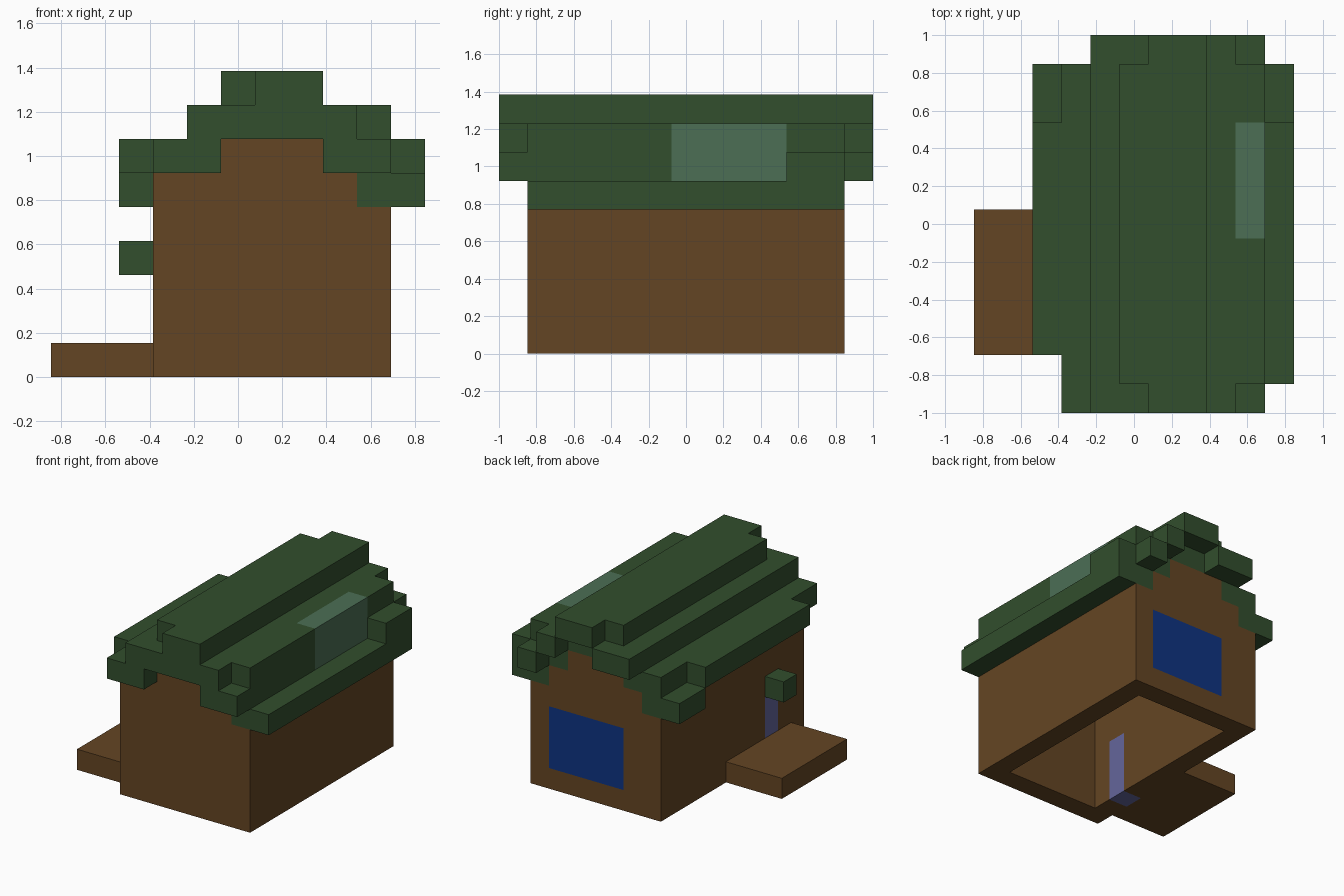
import bpy
import bmesh
from mathutils import Vector

cube = bpy.data.objects.get("Cube")
if cube:
    bpy.data.objects.remove(cube, do_unlink=True)

U = 2 / 13                      # edge length of one building block
ORIGIN = Vector((-5.5, -6.5, 0))


def linear(c):
    c /= 255
    return c / 12.92 if c <= 0.04045 else ((c + 0.055) / 1.055) ** 2.4


def material(name, rgb):
    m = bpy.data.materials.new(name)
    m.use_nodes = True
    col = [linear(c) for c in rgb] + [1]
    m.diffuse_color = col
    bsdf = m.node_tree.nodes["Principled BSDF"]
    bsdf.inputs["Base Color"].default_value = col
    bsdf.inputs["Roughness"].default_value = 0.9
    return m


wood = material("brown wood", (100, 69, 35))
thatch = material("dark green roof", (50, 78, 45))
blue = material("deep blue glass", (14, 52, 130))
pale = material("pale violet glass", (100, 102, 155))
sky = material("grey green glass", (76, 110, 85))

cells = {}                      # block position -> part name


def fill(part, xs, ys, zs):
    """Fill inclusive block ranges with a part; later parts cut into earlier ones."""
    for x in range(xs[0], xs[1] + 1):
        for y in range(ys[0], ys[1] + 1):
            for z in range(zs[0], zs[1] + 1):
                cells[x, y, z] = part


# Walls: open-bottomed ring with stepped gables
for y in (1, 11):
    fill("walls", (3, 9), (y, y), (0, 4))
    fill("walls", (3, 8), (y, y), (5, 5))
    fill("walls", (5, 7), (y, y), (6, 6))
fill("walls", (3, 3), (1, 11), (0, 5))
fill("walls", (9, 9), (1, 11), (0, 4))

# Porch slab
fill("porch", (0, 2), (2, 6), (0, 0))

# Roof ridge
fill("roof", (6, 7), (0, 12), (8, 8))
fill("roof", (5, 5), (1, 11), (8, 8))
# Upper roof step
fill("roof", (4, 8), (0, 11), (7, 7))
fill("roof", (4, 5), (12, 12), (7, 7))
fill("roof", (8, 8), (12, 12), (7, 7))
fill("roof", (9, 9), (1, 11), (7, 7))
# Middle roof step
fill("roof", (3, 4), (0, 11), (6, 6))
fill("roof", (2, 2), (2, 9), (6, 6))
fill("roof", (8, 8), (0, 11), (6, 6))
fill("roof", (9, 9), (0, 12), (6, 6))
fill("roof", (10, 10), (10, 11), (6, 6))
# Eaves
fill("roof", (9, 10), (1, 11), (5, 5))
fill("roof", (2, 3), (10, 11), (5, 5))

# Door with its canopy, back window and skylight
fill("door_canopy", (2, 2), (3, 3), (3, 3))
fill("door", (3, 3), (3, 3), (0, 2))
fill("back_window", (5, 8), (11, 11), (1, 3))
fill("skylight", (9, 9), (6, 9), (6, 7))

parts = {"walls": wood, "porch": wood, "roof": thatch, "door_canopy": thatch,
         "door": pale, "back_window": blue, "skylight": sky}


def build(part, mat):
    """Make the exposed skin of one part and merge its flat faces."""
    bm = bmesh.new()
    for pos, owner in cells.items():
        if owner != part:
            continue
        centre = Vector(pos) + Vector((0.5, 0.5, 0.5))
        for axis in range(3):
            for sign in (-1, 1):
                n = Vector((0, 0, 0))
                n[axis] = sign
                if tuple(int(a + b) for a, b in zip(pos, n)) in cells:
                    continue
                a = Vector((0, 0, 0))
                a[(axis + 1) % 3] = 0.5
                b = n.cross(a)
                corners = (a + b, b - a, -a - b, a - b)
                bm.faces.new([bm.verts.new((centre + n * 0.5 + c + ORIGIN) * U)
                              for c in corners])
    bmesh.ops.remove_doubles(bm, verts=bm.verts, dist=0.001)
    bmesh.ops.dissolve_limit(bm, angle_limit=0.01, verts=bm.verts, edges=bm.edges)
    mesh = bpy.data.meshes.new(part)
    bm.to_mesh(mesh)
    bm.free()
    mesh.materials.append(mat)
    bpy.context.collection.objects.link(bpy.data.objects.new(part, mesh))


for part, mat in parts.items():
    build(part, mat)
